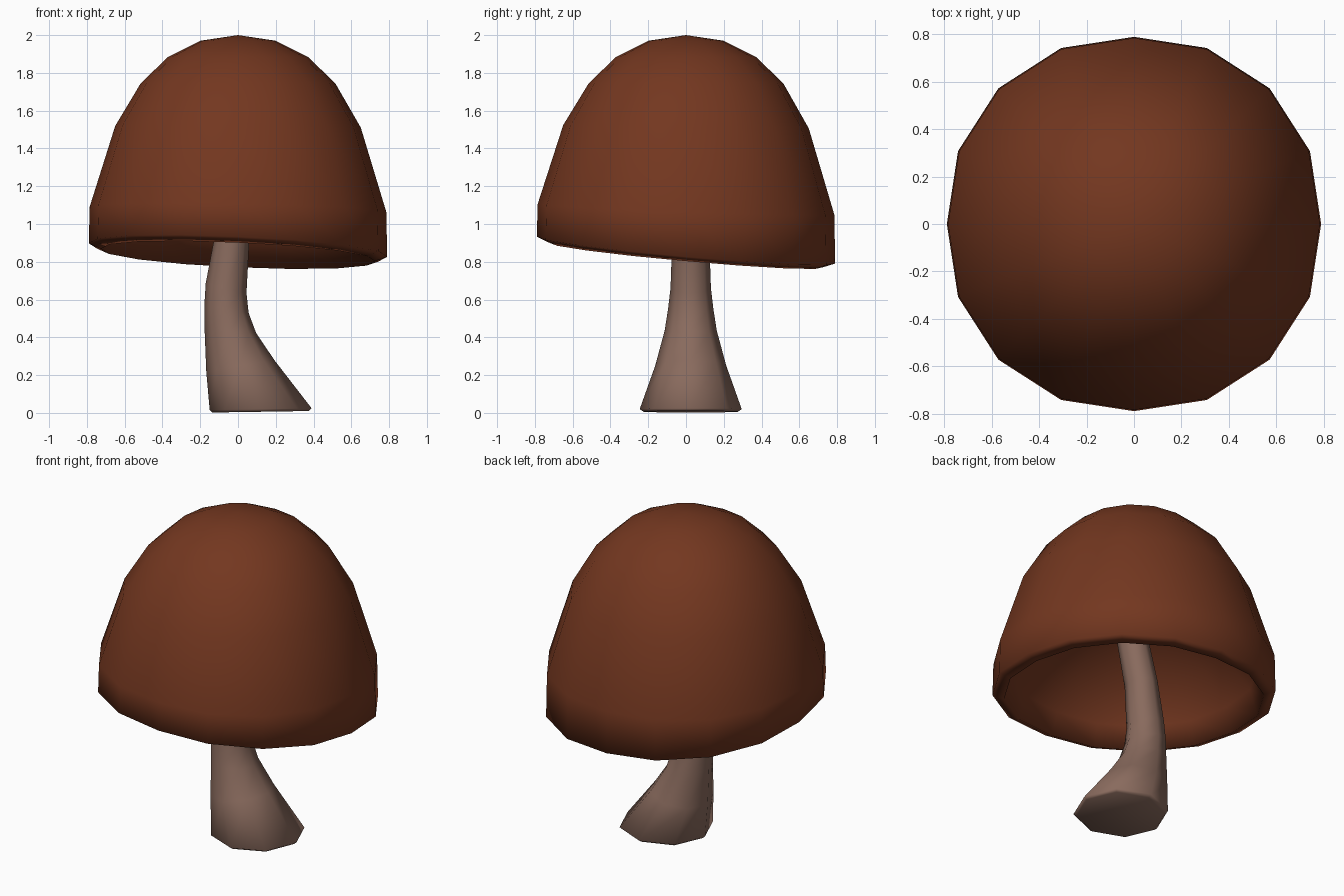
import bpy, bmesh
from math import cos, sin, pi

if "Cube" in bpy.data.objects:
    bpy.data.objects.remove(bpy.data.objects["Cube"])


def material(name, rgb):
    m = bpy.data.materials.new(name)
    m.diffuse_color = (*rgb, 1)
    m.use_nodes = True
    m.node_tree.nodes["Principled BSDF"].inputs["Base Color"].default_value = m.diffuse_color
    return m


def loft(name, rings, mat):
    """Skin a list of point rings; single-point rings become poles."""
    bm = bmesh.new()
    vs = [[bm.verts.new(p) for p in ring] for ring in rings]
    for a, b in zip(vs, vs[1:]):
        n = max(len(a), len(b))
        for i in range(n):
            j = (i + 1) % n
            quad = [a[i % len(a)], a[j % len(a)], b[j % len(b)], b[i % len(b)]]
            bm.faces.new(list(dict.fromkeys(quad)))
    for ring in (vs[0], vs[-1]):
        if len(ring) > 1:
            bm.faces.new(ring)
    bmesh.ops.recalc_face_normals(bm, faces=bm.faces)
    for f in bm.faces:
        f.smooth = True
    me = bpy.data.meshes.new(name)
    bm.to_mesh(me)
    bm.free()
    me.materials.append(mat)
    ob = bpy.data.objects.new(name, me)
    bpy.context.collection.objects.link(ob)
    return ob


def cap_ring(r, z, tilt):
    if r == 0:
        return [(0, 0, z)]
    ring = []
    for i in range(16):
        a = 2 * pi * i / 16
        k = r * (1 + 0.025 * abs(sin(2 * a)))  # slightly squarish outline
        x, y = k * cos(a), k * sin(a)
        ring.append((x, y, z - tilt * (0.045 * x + 0.09 * y)))
    return ring


def stem_ring(cx, z, rx, ry, lean):
    # lean = height gain from the left side to the right side
    pts = [(cos(2 * pi * i / 8), sin(2 * pi * i / 8)) for i in range(8)]
    return [(cx + rx * c, 0.025 + ry * s, z + lean * c) for c, s in pts]


# Cap: bell with a tilted, softly rounded rim and a hollow, domed underside
cap_profile = [(0, 2.0, 0), (0.2, 1.97, 0), (0.37, 1.885, 0), (0.515, 1.745, 0),
               (0.65, 1.515, 0.15), (0.785, 1.078, 0.4), (0.79, 0.862, 1),
               (0.725, 0.836, 1), (0.68, 1.0, 0.6), (0.53, 1.2, 0.2),
               (0.3, 1.36, 0), (0, 1.42, 0)]
loft("mushroom_cap", [cap_ring(*p) for p in cap_profile],
     material("cap_brown", (0.172, 0.038, 0.014)))

# Stem: flared foot, bending up into the cap
stem_profile = [(0.12, 0.006, 0.255, 0.25, 0.004), (0.12, 0.02, 0.27, 0.27, 0.004),
                (0.012, 0.25, 0.18, 0.188, 0.03), (-0.041, 0.435, 0.136, 0.138, -0.01),
                (-0.061, 0.55, 0.117, 0.12, -0.02), (-0.063, 0.66, 0.108, 0.107, -0.025),
                (-0.032, 0.92, 0.091, 0.098, -0.02), (0.035, 1.2, 0.085, 0.09, -0.02),
                (0.07, 1.5, 0.08, 0.085, 0)]
loft("mushroom_stem", [stem_ring(*p) for p in stem_profile],
     material("stem_tan", (0.25, 0.145, 0.11)))
